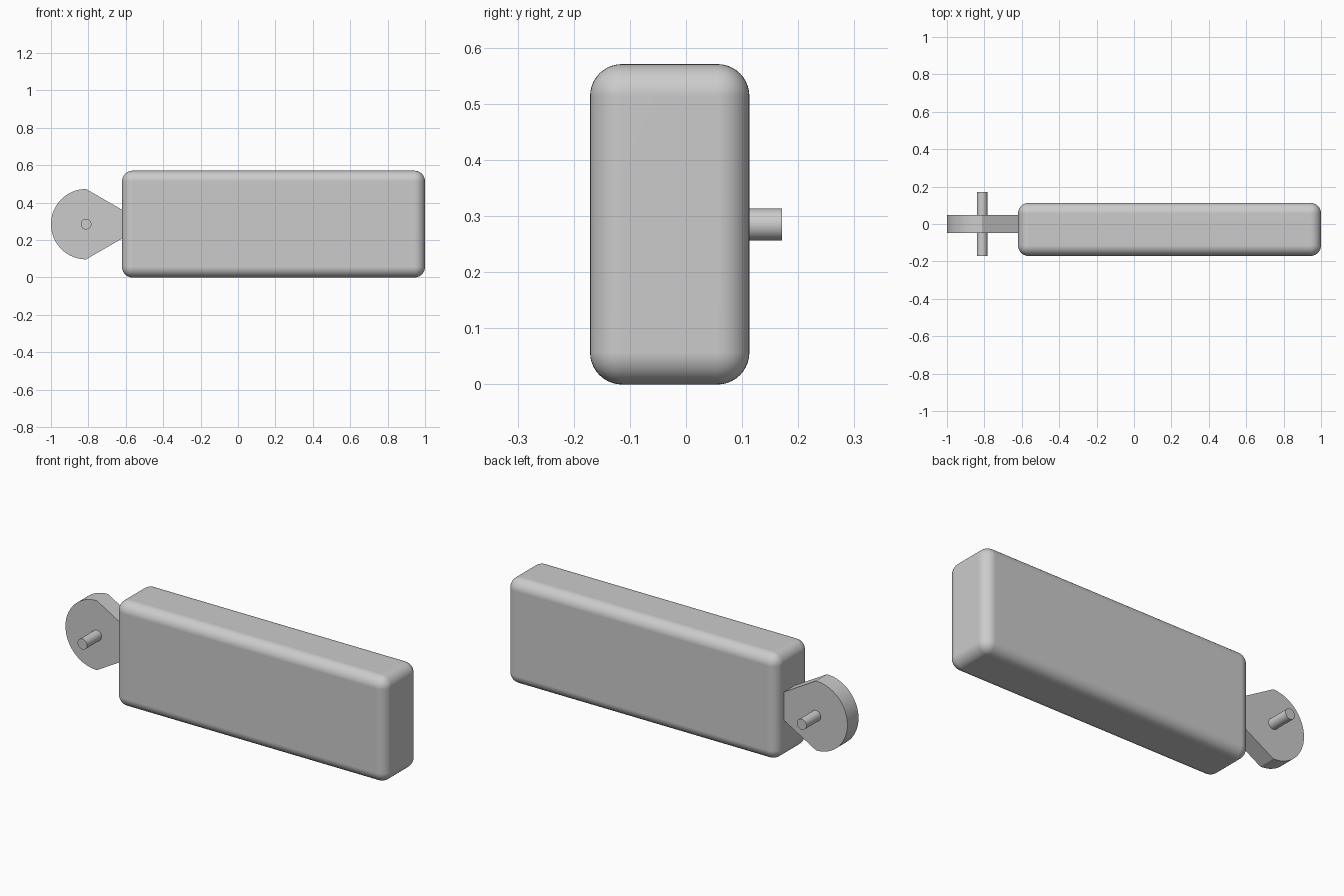
import bpy
import bmesh
import math
from mathutils import Matrix, Vector

default = bpy.data.objects.get("Cube")
if default:
    bpy.data.objects.remove(default, do_unlink=True)

grey = bpy.data.materials.new("light_grey")
grey.use_nodes = True
colour = (0.6, 0.6, 0.6, 1)
grey.diffuse_color = colour
grey.node_tree.nodes["Principled BSDF"].inputs["Base Color"].default_value = colour

# Shared pivot position and sizes
PIVOT = Vector((-0.812, 0, 0.285))
RADIUS = 0.188
BODY_LEFT = -0.62


def finish(name, bm):
    """Turn a bmesh into a named, smooth-shaded grey object."""
    bmesh.ops.recalc_face_normals(bm, faces=bm.faces[:])
    mesh = bpy.data.meshes.new(name)
    bm.to_mesh(mesh)
    bm.free()
    mesh.materials.append(grey)
    obj = bpy.data.objects.new(name, mesh)
    bpy.context.collection.objects.link(obj)
    bpy.ops.object.select_all(action='DESELECT')
    obj.select_set(True)
    bpy.context.view_layer.objects.active = obj
    bpy.ops.object.shade_smooth_by_angle(angle=math.radians(25))
    return obj


# Rounded box body
low, high = Vector((BODY_LEFT, -0.171, 0)), Vector((1, 0.113, 0.571))
bm = bmesh.new()
bmesh.ops.create_cube(bm, size=1)
bmesh.ops.scale(bm, vec=high - low, verts=bm.verts[:])
bmesh.ops.translate(bm, vec=(low + high) / 2, verts=bm.verts[:])
bmesh.ops.bevel(bm, geom=bm.edges[:], offset=0.057, segments=10,
                profile=0.5, affect='EDGES', clamp_overlap=True)
body = finish("body", bm)
normals = body.modifiers.new("flat_sides", 'WEIGHTED_NORMAL')
normals.keep_sharp = True

# Hinge plate: half disc tapering into the end of the body
half_thickness = 0.0475
steps = 40
outline = [(PIVOT.x + RADIUS * math.cos(a), PIVOT.z + RADIUS * math.sin(a))
           for a in (math.pi * (0.5 + i / steps) for i in range(steps + 1))]
outline += [(BODY_LEFT, PIVOT.z - 0.077), (BODY_LEFT, PIVOT.z + 0.077)]
bm = bmesh.new()
face = bm.faces.new([bm.verts.new((x, -half_thickness, z)) for x, z in outline])
extruded = bmesh.ops.extrude_face_region(bm, geom=[face], use_keep_orig=True)
moved = [g for g in extruded["geom"] if isinstance(g, bmesh.types.BMVert)]
bmesh.ops.translate(bm, vec=(0, 2 * half_thickness, 0), verts=moved)
finish("hinge_plate", bm)

# Pivot pin through the plate
bm = bmesh.new()
bmesh.ops.create_cone(bm, cap_ends=True, segments=32, radius1=0.0285,
                      radius2=0.0285, depth=0.342,
                      matrix=Matrix.Translation(PIVOT) @ Matrix.Rotation(math.pi / 2, 4, 'X'))
finish("pivot_pin", bm)
